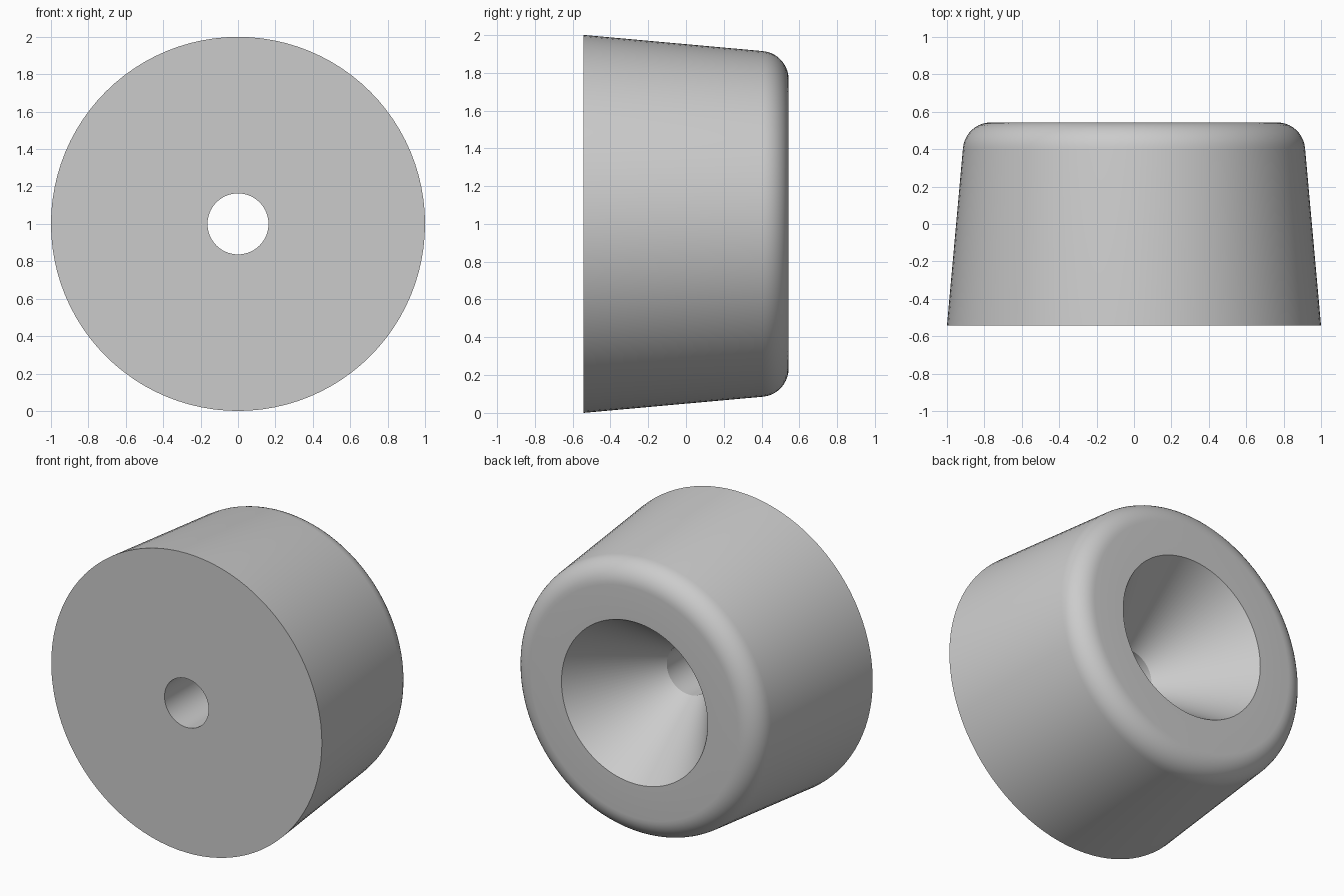
import bpy, bmesh, math
from mathutils import Matrix, Vector

cube = bpy.data.objects.get("Cube")
if cube:
    bpy.data.objects.remove(cube)

SEGMENTS = 96
HALF = 0.543      # half of the length along y
BORE = 0.163      # through hole radius
FILLET = 0.15     # rounded rear edge

# Plain grey rubber
grey = bpy.data.materials.new("grey_rubber")
grey.use_nodes = True
grey.diffuse_color = (0.6, 0.6, 0.6, 1)
grey.node_tree.nodes["Principled BSDF"].inputs["Base Color"].default_value = (0.6, 0.6, 0.6, 1)

# Closed profile as (radius, y): bore, front face, tapered wall
taper = math.atan2(0.086, 0.95)
centre_r, centre_y = 0.765, HALF - FILLET
profile = [(BORE, -0.03), (BORE, -HALF), (1.0, -HALF)]
# Rounded rear edge
STEPS = 10
for i in range(STEPS + 1):
    a = taper + (math.pi / 2 - taper) * i / STEPS
    profile.append((centre_r + FILLET * math.cos(a), centre_y + FILLET * math.sin(a)))
# Countersink rim, cone returns to the bore
profile.append((0.54, HALF))

# Revolve the profile about the y axis
bm = bmesh.new()
verts = [bm.verts.new((r, y, 0)) for r, y in profile]
edges = [bm.edges.new((verts[i], verts[(i + 1) % len(verts)])) for i in range(len(verts))]
bmesh.ops.spin(bm, geom=verts + edges, cent=(0, 0, 0), axis=(0, 1, 0),
               angle=math.tau, steps=SEGMENTS, use_merge=True)
bmesh.ops.remove_doubles(bm, verts=bm.verts, dist=0.0001)
bmesh.ops.recalc_face_normals(bm, faces=bm.faces)
bmesh.ops.transform(bm, matrix=Matrix.Translation(Vector((0, 0, 1))), verts=bm.verts)

mesh = bpy.data.meshes.new("bumper_foot")
bm.to_mesh(mesh)
bm.free()
mesh.materials.append(grey)
foot = bpy.data.objects.new("bumper_foot", mesh)
bpy.context.collection.objects.link(foot)

# Smooth curved walls, keep the rims sharp
bpy.ops.object.select_all(action="DESELECT")
foot.select_set(True)
bpy.context.view_layer.objects.active = foot
bpy.ops.object.shade_smooth_by_angle(angle=math.radians(30))
